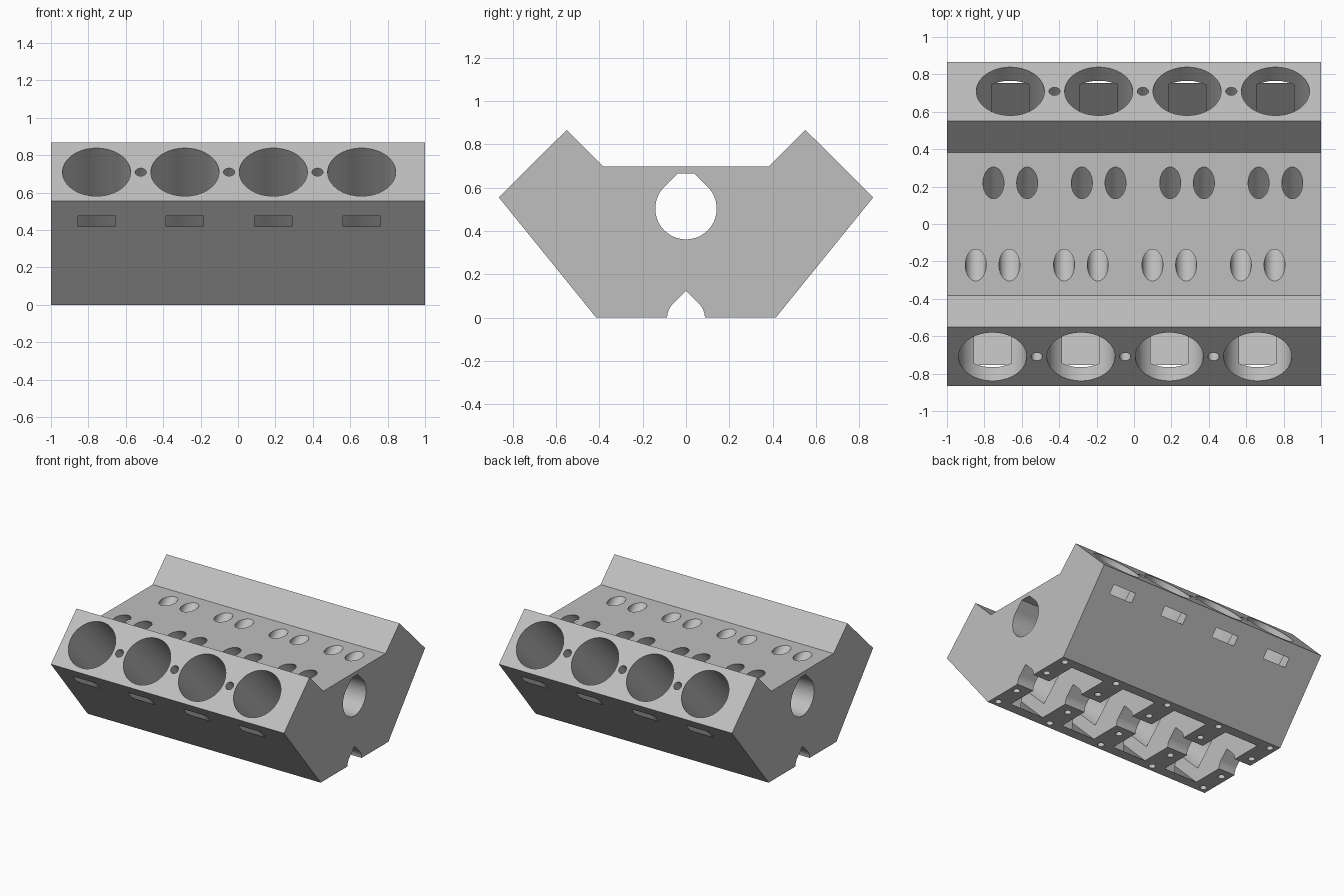
import bpy, bmesh, math
from mathutils import Matrix, Vector

default = bpy.data.objects.get("Cube")
if default:
    bpy.data.objects.remove(default, do_unlink=True)

PITCH = 0.4725      # cylinder spacing
SHIFT = 0.0475      # stagger between the two banks
BAYS = [(i - 1.5) * PITCH for i in range(4)]
WEBS = [(i - 2) * PITCH for i in range(5)]
CAM_Z, CAM_R = 0.503, 0.142
BORE_R = 0.182
DIAG = math.sqrt(0.5)

metal = bpy.data.materials.new("light grey metal")
metal.use_nodes = True
grey = (0.52, 0.52, 0.52, 1)
metal.diffuse_color = grey
metal.node_tree.nodes["Principled BSDF"].inputs["Base Color"].default_value = grey


def make_object(name, bm):
    bmesh.ops.recalc_face_normals(bm, faces=bm.faces)
    mesh = bpy.data.meshes.new(name)
    bm.to_mesh(mesh)
    bm.free()
    mesh.materials.append(metal)
    obj = bpy.data.objects.new(name, mesh)
    bpy.context.collection.objects.link(obj)
    return obj


def add_prism(bm, profile, x0, x1):
    """Extrude a (y, z) outline along x."""
    face = bm.faces.new([bm.verts.new((x0, y, z)) for y, z in profile])
    out = bmesh.ops.extrude_face_region(bm, geom=[face])
    moved = [v for v in out["geom"] if isinstance(v, bmesh.types.BMVert)]
    bmesh.ops.translate(bm, vec=(x1 - x0, 0, 0), verts=moved)


def add_rod(bm, start, end, radius, segments=64):
    """Cylinder between two points."""
    start, end = Vector(start), Vector(end)
    axis = end - start
    turn = axis.to_track_quat('Z', 'Y').to_matrix().to_4x4()
    bmesh.ops.create_cone(bm, cap_ends=True, segments=segments, radius1=radius,
                          radius2=radius, depth=axis.length,
                          matrix=Matrix.Translation((start + end) / 2) @ turn)


def teardrop(radius, z, roof):
    """Round tunnel outline with a 45 degree roof, cut flat at height roof."""
    steps = 48
    pts = []
    for i in range(steps + 1):
        a = math.radians(45 - 270 * i / steps)
        pts.append((radius * math.cos(a), z + radius * math.sin(a)))
    half = z + radius / DIAG - roof
    if half > 0.001:
        return pts + [(-half, roof), (half, roof)]
    return pts + [(0, roof)]


def deck_point(side, x, depth, out=0.0):
    """Point in a bank: depth below the deck, out towards the outer wall."""
    r = 1.003 - depth
    return Vector((x, side * (r + out) * DIAG, (r - out) * DIAG))


# main casting
half = [(0.415, 0), (0.865, 0.555), (0.551, 0.867), (0.381, 0.697)]
bm = bmesh.new()
add_prism(bm, half + [(-y, z) for y, z in reversed(half)], -1, 1)
block = make_object("engine_block", bm)
cutters = []

for side, label in ((-1, "front"), (1, "back")):
    bores, slots, lifters, deck_holes = (bmesh.new() for _ in range(4))
    for bay in BAYS:
        x = bay + side * SHIFT
        # cylinder bore
        add_rod(bores, deck_point(side, x, -0.1), deck_point(side, x, 0.7), BORE_R)
        # connecting rod clearance that just breaks through the outer wall
        corners = [deck_point(side, 0, d, u) for d, u in
                   ((0.102, -0.1), (0.102, 0.2375), (1.0, 0.2375), (1.0, -0.1))]
        add_prism(slots, [(p.y, p.z) for p in corners], x - 0.1, x + 0.1)
        # pair of lifter holes aimed at the cam tunnel
        for dx in (-0.09, 0.09):
            mouth = Vector((x + dx, side * 0.22, 0.697))
            cam = Vector((x + dx, 0, CAM_Z))
            add_rod(lifters, mouth + (mouth - cam) * 0.5,
                    cam + (mouth - cam) * 0.2, 0.056, 40)
    # small deck holes between bores
    for web in WEBS[1:4]:
        x = web + side * SHIFT
        add_rod(deck_holes, deck_point(side, x, -0.1), deck_point(side, x, 0.3), 0.03, 24)
    for part, cut in (("bores", bores), ("rod_slots", slots),
                      ("lifter_holes", lifters), ("deck_holes", deck_holes)):
        cutters.append(make_object(f"{label}_{part}", cut))

# cam tunnel and crank tunnel
for name, radius, z, roof in (("cam_tunnel", CAM_R, CAM_Z, 0.665),
                              ("crank_tunnel", 0.087, 0, 0.087 / DIAG)):
    bm = bmesh.new()
    add_prism(bm, teardrop(radius, z, roof), -1.1, 1.1)
    cutters.append(make_object(name, bm))

# crank throw clearance in each bay
bm = bmesh.new()
for bay in BAYS:
    add_rod(bm, (bay - 0.1475, 0, 0), (bay + 0.1475, 0, 0), 0.335, 96)
cutters.append(make_object("crank_bays", bm))

# bolt holes in the underside
bm = bmesh.new()
for x in WEBS:
    for y in (-0.365, -0.165, 0.165, 0.365):
        add_rod(bm, (x, y, -0.1), (x, y, 0.2), 0.025, 20)
cutters.append(make_object("bolt_holes", bm))

# cut everything out of the casting
bpy.context.view_layer.objects.active = block
for cutter in cutters:
    cutter.hide_render = True
    mod = block.modifiers.new(cutter.name, 'BOOLEAN')
    mod.operation = 'DIFFERENCE'
    mod.solver = 'EXACT'
    mod.object = cutter
    bpy.ops.object.modifier_apply(modifier=mod.name)
for cutter in cutters:
    bpy.data.objects.remove(cutter, do_unlink=True)
